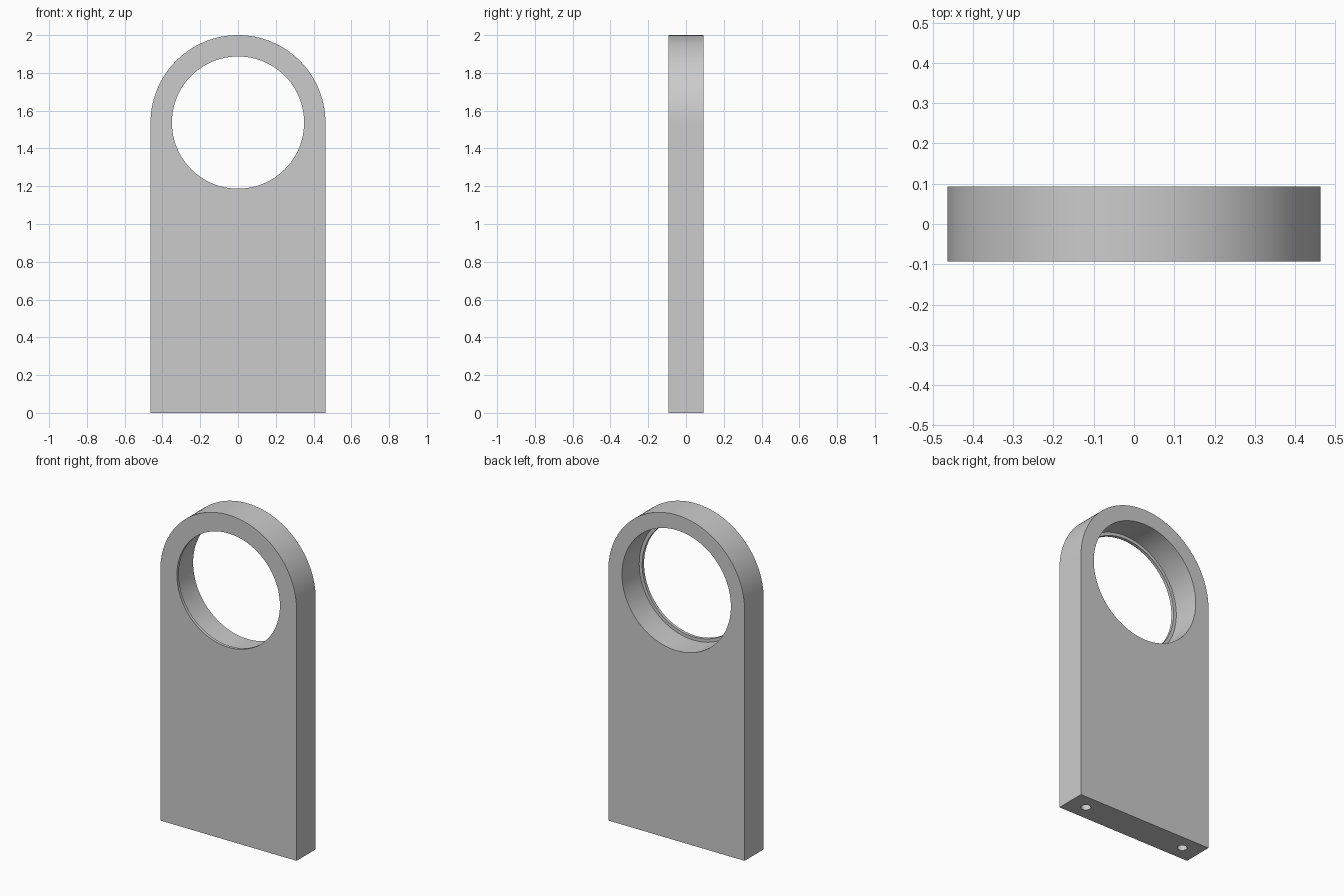
import bpy, bmesh
from math import pi, sin, cos, radians

WIDTH, THICK, HEIGHT = 0.926, 0.186, 2.0
R = WIDTH / 2
EYE_Z = HEIGHT - R          # centre of the round top and the bore
LIP = 0.0185                # thickness of the retaining lip at the front

cube = bpy.data.objects.get("Cube")
if cube:
    bpy.data.objects.remove(cube, do_unlink=True)

grey = bpy.data.materials.new("plain grey")
grey.use_nodes = True
colour = (0.6, 0.6, 0.6, 1)
grey.diffuse_color = colour
grey.node_tree.nodes["Principled BSDF"].inputs["Base Color"].default_value = colour


def cylinder_cutter(name, radius, depth, location, rotation=(0, 0, 0), sides=96):
    bpy.ops.mesh.primitive_cylinder_add(vertices=sides, radius=radius, depth=depth,
                                        location=location, rotation=rotation)
    ob = bpy.context.object
    ob.name = name
    ob.data.materials.append(grey)
    ob.hide_render = True
    return ob


# Upright plate: arch-topped profile extruded through its thickness
bm = bmesh.new()
steps = 64
outline = [(-R, 0), (R, 0)]
outline += [(R * cos(pi * i / steps), EYE_Z + R * sin(pi * i / steps)) for i in range(steps + 1)]
face = bm.faces.new([bm.verts.new((x, -THICK / 2, z)) for x, z in outline])
extruded = bmesh.ops.extrude_face_region(bm, geom=[face])["geom"]
bmesh.ops.translate(bm, vec=(0, THICK, 0),
                    verts=[v for v in extruded if isinstance(v, bmesh.types.BMVert)])
bmesh.ops.recalc_face_normals(bm, faces=bm.faces)
mesh = bpy.data.meshes.new("bearing_plate")
bm.to_mesh(mesh)
bm.free()
plate = bpy.data.objects.new("bearing_plate", mesh)
bpy.context.collection.objects.link(plate)
mesh.materials.append(grey)

# Through hole, wider bore from the back, and two screw holes in the base
turn = (pi / 2, 0, 0)
cutters = [
    cylinder_cutter("through_hole_cutter", 0.35, 1, (0, 0, EYE_Z), turn),
    cylinder_cutter("back_bore_cutter", 0.37, 1, (0, 0.5 - THICK / 2 + LIP, EYE_Z), turn),
]
for side, x in (("left", 0.35), ("right", -0.35)):
    cutters.append(cylinder_cutter(side + "_screw_hole_cutter", 0.028, 0.56, (x, 0, 0), sides=32))

bpy.ops.object.select_all(action="DESELECT")
plate.select_set(True)
bpy.context.view_layer.objects.active = plate
for cutter in cutters:
    mod = plate.modifiers.new(cutter.name, "BOOLEAN")
    mod.operation = "DIFFERENCE"
    mod.solver = "EXACT"
    mod.object = cutter
    bpy.ops.object.modifier_apply(modifier=mod.name)
for cutter in cutters:
    bpy.data.objects.remove(cutter, do_unlink=True)

# Smooth curved walls with crisp rims
bpy.ops.object.shade_smooth_by_angle(angle=radians(30))
